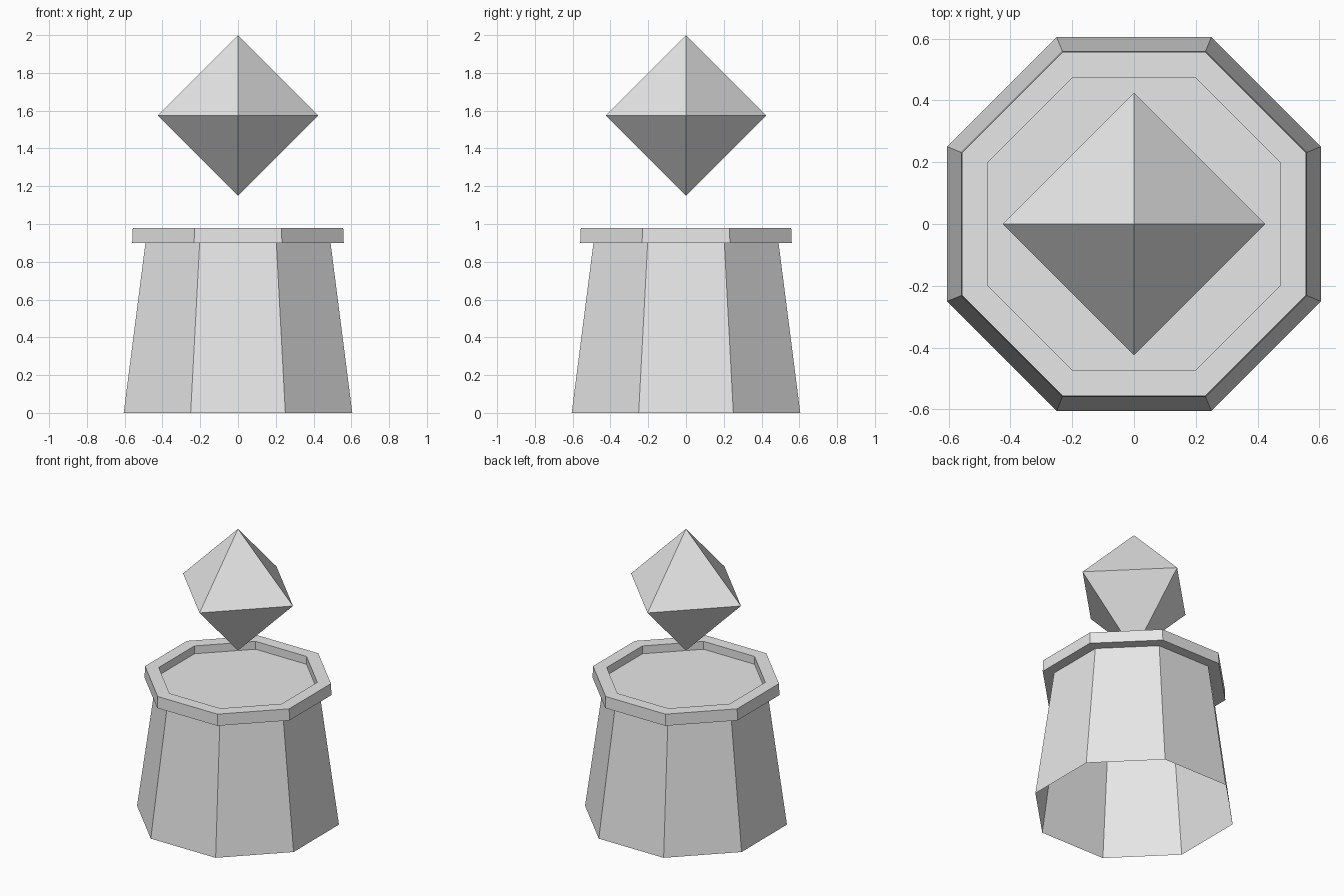
import bpy, bmesh, math

cube = bpy.data.objects.get("Cube")
if cube:
    bpy.data.objects.remove(cube, do_unlink=True)

stone = bpy.data.materials.new("plain grey")
stone.use_nodes = True
grey = (0.8, 0.8, 0.8, 1)
stone.diffuse_color = grey
stone.node_tree.nodes["Principled BSDF"].inputs["Base Color"].default_value = grey


def lathe(name, profile, sides, turn, cap_end=False):
    """Sweep (radius, height) points around z; zero radius makes a tip."""
    bm = bmesh.new()
    rings = []
    for r, z in profile:
        if r == 0:
            rings.append([bm.verts.new((0, 0, z))] * sides)
        else:
            angles = [turn + math.tau * i / sides for i in range(sides)]
            rings.append([bm.verts.new((r * math.cos(a), r * math.sin(a), z)) for a in angles])
    for low, high in zip(rings, rings[1:]):
        for i in range(sides):
            j = (i + 1) % sides
            corners = [low[i], low[j], high[j], high[i]]
            bm.faces.new(list(dict.fromkeys(corners)))
    if cap_end:
        bm.faces.new(rings[-1])
    mesh = bpy.data.meshes.new(name)
    bm.to_mesh(mesh)
    bm.free()
    mesh.materials.append(stone)
    obj = bpy.data.objects.new(name, mesh)
    bpy.context.collection.objects.link(obj)
    return obj


# Hollow eight-sided pedestal: tapered wall, overhanging rim, sunken top
half = math.pi / 8
flat_profile = [(0.605, 0), (0.49, 0.9), (0.56, 0.9), (0.557, 0.98),
                (0.475, 0.98), (0.475, 0.925)]
lathe("pedestal", [(r / math.cos(half), z) for r, z in flat_profile], 8, half, cap_end=True)

# Floating crystal
lathe("crystal", [(0, 1.15), (0.425, 1.575), (0, 2)], 4, 0)
